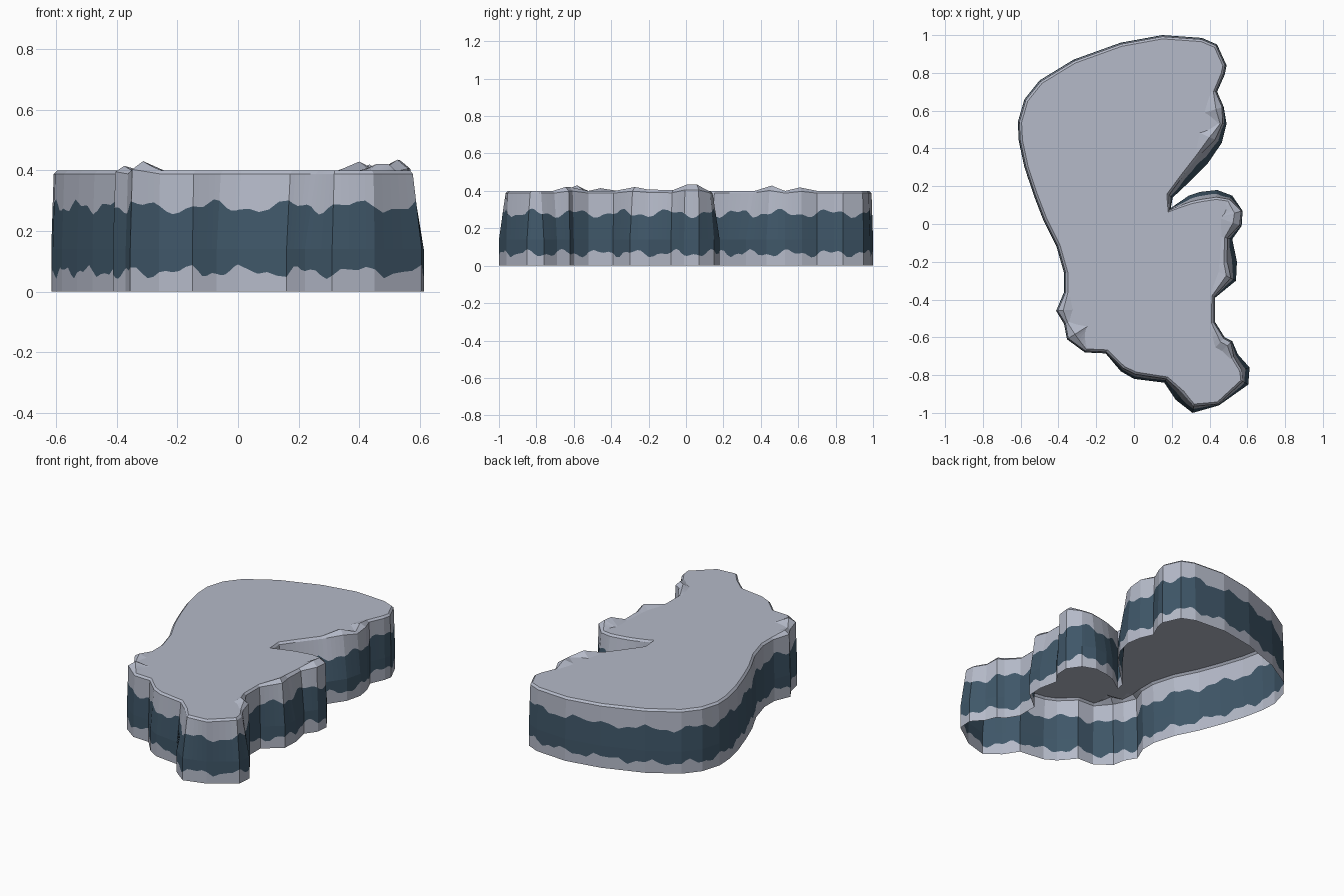
import bpy, math
from mathutils import Vector

if "Cube" in bpy.data.objects:
    bpy.data.objects.remove(bpy.data.objects["Cube"])

# Ground outline, clockwise from the back
OUTLINE = [
    (0.15, 1.0), (0.36, 0.985), (0.44, 0.95), (0.49, 0.84), (0.48, 0.79), (0.44, 0.70),
    (0.475, 0.62), (0.49, 0.53), (0.465, 0.43), (0.39, 0.32), (0.29, 0.22), (0.205, 0.14),
    (0.195, 0.085), (0.29, 0.15), (0.35, 0.17), (0.44, 0.18), (0.52, 0.15), (0.575, 0.07),
    (0.57, -0.01), (0.52, -0.08), (0.545, -0.20), (0.54, -0.30), (0.43, -0.39), (0.43, -0.52),
    (0.48, -0.60), (0.52, -0.62), (0.55, -0.69), (0.612, -0.76), (0.605, -0.85), (0.45, -0.96),
    (0.31, -1.0), (0.22, -0.93), (0.16, -0.84), (0.0, -0.82), (-0.07, -0.78), (-0.15, -0.685),
    (-0.26, -0.68), (-0.355, -0.61), (-0.37, -0.53), (-0.412, -0.46), (-0.37, -0.36),
    (-0.37, -0.26), (-0.41, -0.12), (-0.48, 0.02), (-0.53, 0.15), (-0.58, 0.30), (-0.61, 0.44),
    (-0.615, 0.54), (-0.58, 0.66), (-0.50, 0.76), (-0.32, 0.87), (-0.07, 0.96)]
# Rim rocks: x, y, reach, extra height, width
ROCKS = [(0.47, 0.62, 0.06, 0.02, 0.08), (0.46, 0.43, 0.08, 0.03, 0.07),
         (0.57, 0.03, 0.10, 0.05, 0.12), (0.54, -0.28, 0.09, 0.025, 0.06),
         (0.50, -0.61, 0.06, 0.03, 0.06), (-0.41, -0.46, 0.05, 0.015, 0.06),
         (-0.355, -0.61, 0.06, 0.03, 0.10)]
# Leaning cliffs: x, y, reach, lean at the top
LEANS = [(0.36, 0.32, 0.25, 0.06), (0.54, -0.2, 0.16, 0.045), (0.61, -0.78, 0.15, 0.04),
         (0.24, -0.95, 0.15, 0.05), (0.0, -0.80, 0.15, 0.02)]


def material(name, rgb):
    m = bpy.data.materials.new(name)
    m.diffuse_color = (*rgb, 1)
    m.use_nodes = True
    m.node_tree.nodes["Principled BSDF"].inputs["Base Color"].default_value = m.diffuse_color
    return m


def near(p, x, y, reach):
    return max(0.0, 1 - (p - Vector((x, y))).length / (reach * 1.3))


# Inward direction, lean and rock size at each outline corner
corners = [Vector(p) for p in reversed(OUTLINE)]
info = []
for i, p in enumerate(corners):
    a = (p - corners[i - 1]).normalized()
    b = (corners[(i + 1) % len(corners)] - p).normalized()
    n = Vector((-(a + b).y, (a + b).x)).normalized()
    lean = 0.008 + max(near(p, x, y, r) * s for x, y, r, s in LEANS)
    high = max(near(p, x, y, r) * h for x, y, r, h, w in ROCKS)
    wide = max(near(p, x, y, r) * w for x, y, r, h, w in ROCKS)
    info.append((p, n, lean, high, wide))

# Split every outline side so the coloured band can ripple
STEPS = 5
rings = [[] for _ in range(7)]
length = 0.0
for i, A in enumerate(info):
    B = info[(i + 1) % len(info)]
    side = (B[0] - A[0]).length
    for k in range(STEPS):
        t = k / STEPS
        p, n, lean, high, wide = [u * (1 - t) + v * t for u, v in zip(A, B)]
        s = length + side * t
        low = 0.066 + 0.014 * math.sin(s * 27) + 0.010 * math.sin(s * 61 + 1)
        top = 0.280 + 0.016 * math.sin(s * 22 + 2) + 0.010 * math.sin(s * 53)
        profile = [(0, 0), (0, low), (0, 0.14), (lean * (top - 0.14) / 0.25, top),
                   (lean, 0.388 + high * 0.5), (lean + 0.012 + wide * 0.3, 0.40 + high),
                   (lean + 0.022 + wide, 0.40)]
        for ring, (inset, z) in zip(rings, profile):
            ring.append((*(p + n * inset), z))
    length += side

# Open-bottomed cliff shell with a flat cap
N = len(rings[0])
verts = [v for ring in rings for v in ring]
faces, colours = [], []
for r in range(6):
    for i in range(N):
        j = (i + 1) % N
        faces.append((r * N + i, r * N + j, (r + 1) * N + j, (r + 1) * N + i))
        colours.append(1 if r in (1, 2) else 0)
faces.append(tuple(range(6 * N, 7 * N)))
colours.append(0)

mesh = bpy.data.meshes.new("cliff_plateau")
mesh.from_pydata(verts, [], faces)
mesh.materials.append(material("pale grey stone", (0.46, 0.49, 0.58)))
mesh.materials.append(material("dark slate blue", (0.050, 0.095, 0.140)))
mesh.polygons.foreach_set("material_index", colours)
mesh.update()
bpy.context.collection.objects.link(bpy.data.objects.new("cliff_plateau", mesh))
